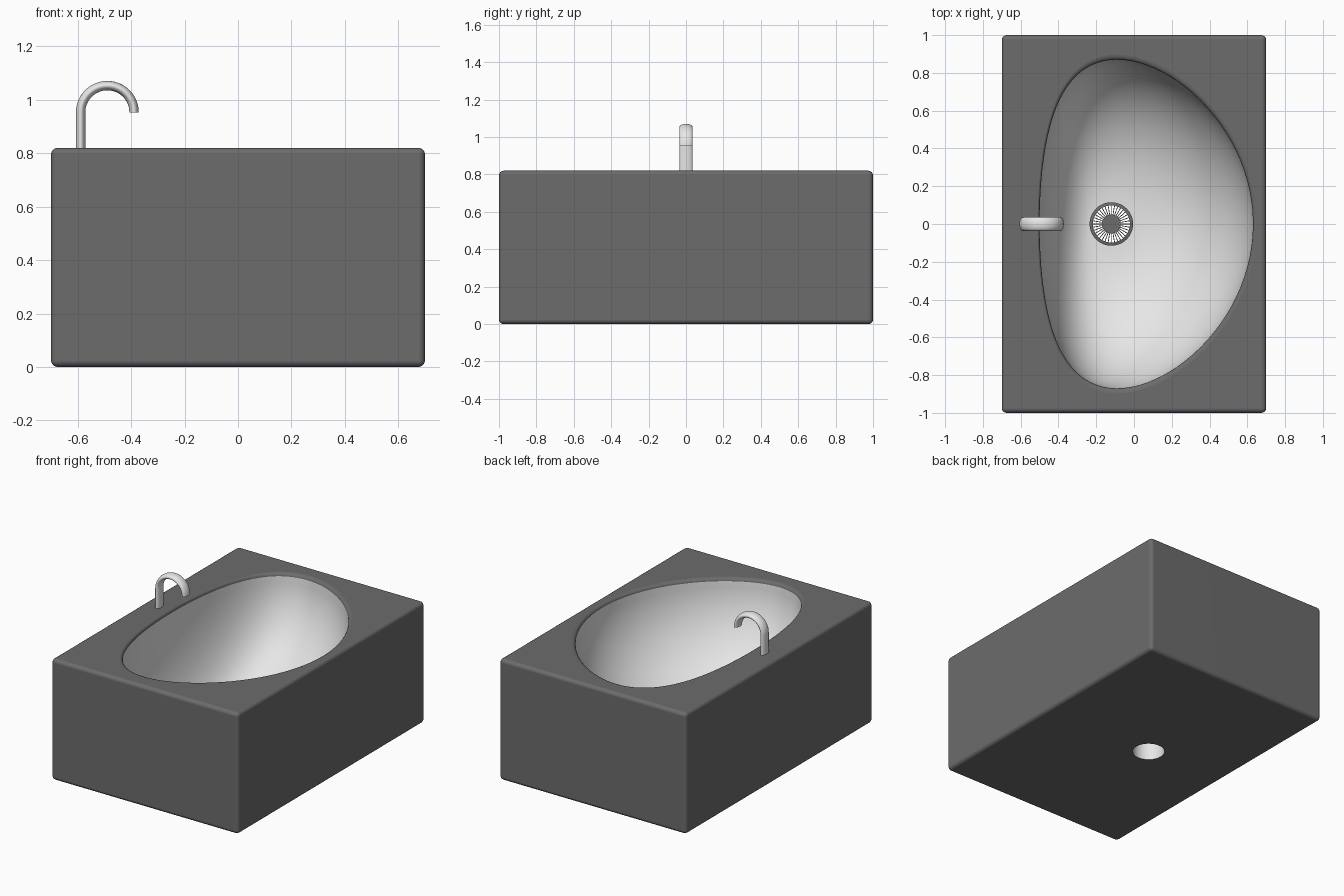
import bpy, bmesh, math
from mathutils import Vector, Matrix

if "Cube" in bpy.data.objects:
    bpy.data.objects.remove(bpy.data.objects["Cube"])

def mat(name, v):
    m = bpy.data.materials.new(name)
    m.diffuse_color = (v, v, v, 1)
    m.use_nodes = True
    m.node_tree.nodes["Principled BSDF"].inputs["Base Color"].default_value = m.diffuse_color
    return m

STONE = mat("dark_grey", 0.15)
WHITE = mat("white", 0.8)
DRAIN_X, DRAIN_R, FLOOR, RIM, TOP = -0.12, 0.1, 0.14, 0.80, 0.82
N = 96

def make(name, bm, mats, angle=35):
    bmesh.ops.recalc_face_normals(bm, faces=bm.faces[:])
    me = bpy.data.meshes.new(name)
    bm.to_mesh(me)
    bm.free()
    ob = bpy.data.objects.new(name, me)
    bpy.context.collection.objects.link(ob)
    for m in mats:
        me.materials.append(m)
    smooth(ob, angle)
    return ob

def smooth(ob, angle):
    bpy.ops.object.select_all(action='DESELECT')
    bpy.context.view_layer.objects.active = ob
    ob.select_set(True)
    bpy.ops.object.shade_smooth_by_angle(angle=math.radians(angle))

def loft(bm, rings, caps=True, closed=False):
    vs = [[bm.verts.new(p) for p in r] for r in rings]
    pairs = list(zip(vs, vs[1:])) + ([(vs[-1], vs[0])] if closed else [])
    for a, b in pairs:
        n = len(a)
        for i in range(n):
            j = (i + 1) % n
            bm.faces.new((a[i], a[j], b[j], b[i]))
    if caps:
        bm.faces.new(vs[0])
        bm.faces.new(vs[-1])

def bowl_ring(t, z, r=DRAIN_R):
    # t = 1 is the egg-shaped rim, t = 0 is the round drain hole
    ring = []
    for i in range(N):
        a = 2 * math.pi * i / N
        x = -0.0125 + 0.565 * math.cos(a) + 0.0775 * math.cos(2 * a)
        y = 0.87 * math.sin(a)
        cx, cy = DRAIN_X + r * math.cos(a), r * math.sin(a)
        ring.append((cx + (x - cx) * t, cy + (y - cy) * t, z))
    return ring

def circle(r, z, n=72):
    return [(DRAIN_X + r * math.cos(2 * math.pi * i / n),
             r * math.sin(2 * math.pi * i / n), z) for i in range(n)]

# Tub block with rounded edges
bm = bmesh.new()
bmesh.ops.create_cube(bm, size=1, matrix=Matrix.Translation((0, 0, TOP / 2)) @ Matrix.Diagonal((1.4, 2, TOP, 1)))
bmesh.ops.bevel(bm, geom=bm.edges[:], offset=0.025, segments=4, profile=0.5, affect='EDGES')
tub = make("tub", bm, [STONE, WHITE])

# Basin cutter: rounded lip, ellipsoid bowl, drain hole through the base
rings = [bowl_ring(1.035, 0.86)]
for k in range(5):
    a = math.pi / 2 * k / 4
    rings.append(bowl_ring(1 + 0.035 * (1 - math.sin(a)), RIM + 0.02 * math.cos(a)))
for k in range(1, 25):
    a = math.pi / 2 * k / 24
    rings.append(bowl_ring(math.cos(a) if k < 24 else 0, RIM - (RIM - FLOOR) * math.sin(a)))
rings.append(bowl_ring(0, -0.05))
bm = bmesh.new()
loft(bm, rings)
for f in bm.faces:
    f.material_index = 1 if f.calc_center_median().z < RIM else 0
cutter = make("basin_cutter", bm, [STONE, WHITE])
cutter.hide_render = True

mod = tub.modifiers.new("basin", 'BOOLEAN')
mod.operation, mod.solver, mod.object = 'DIFFERENCE', 'EXACT', cutter
bpy.context.view_layer.objects.active = tub
bpy.ops.object.modifier_apply(modifier=mod.name)
bpy.data.objects.remove(cutter)
smooth(tub, 35)
wn = tub.modifiers.new("normals", 'WEIGHTED_NORMAL')
wn.keep_sharp = True

# Drain strainer: ring, hub and thin radial spokes
bm = bmesh.new()
loft(bm, [circle(0.098, 0.13), circle(0.115, 0.13), circle(0.115, 0.15), circle(0.098, 0.154)],
     caps=False, closed=True)
loft(bm, [circle(0.05, 0.14), circle(0.05, 0.152)])
for i in range(36):
    m = (Matrix.Translation((DRAIN_X, 0, 0.146)) @ Matrix.Rotation(2 * math.pi * i / 36, 4, 'Z')
         @ Matrix.Translation((0.0745, 0, 0)) @ Matrix.Diagonal((0.053, 0.004, 0.01, 1)))
    bmesh.ops.create_cube(bm, size=1, matrix=m)
make("drain_strainer", bm, [STONE])

# Gooseneck faucet: flat oval section swept up and over
R, CX, CZ = 0.1, -0.489, 0.953
path = [(Vector((CX - R, 0, TOP - 0.01)), Vector((-1, 0, 0)))]
for k in range(25):
    a = math.pi * (1 - k / 24)
    d = Vector((math.cos(a), 0, math.sin(a)))
    path.append((Vector((CX, 0, CZ)) + d * R, d))
rings = []
for p, d in path:
    rings.append([p + d * 0.0175 * math.cos(b) + Vector((0, 0.036 * math.sin(b), 0))
                  for b in (2 * math.pi * i / 24 for i in range(24))])
bm = bmesh.new()
loft(bm, rings)
make("faucet", bm, [WHITE], 40)
